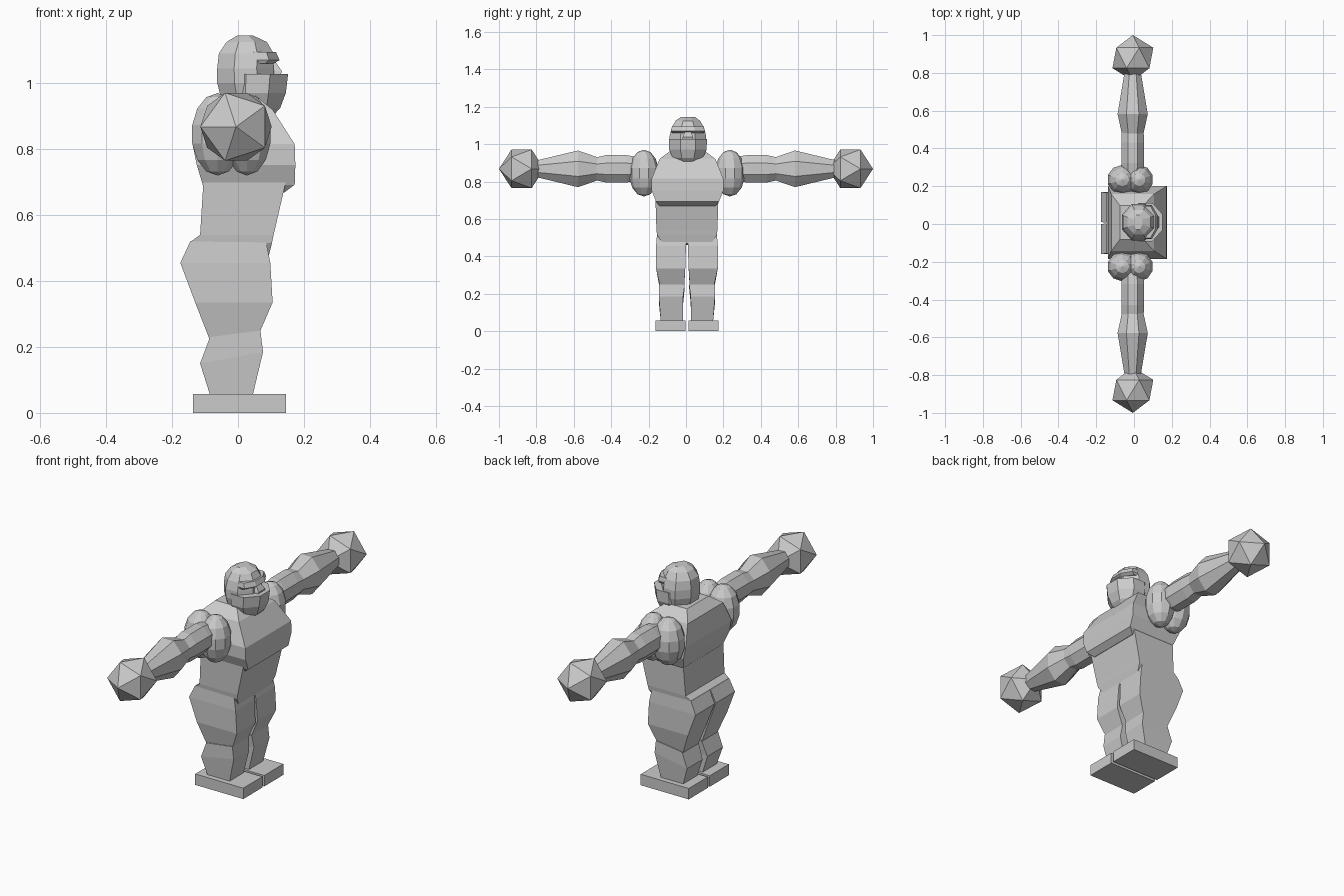
import bpy, bmesh, math
from mathutils import Matrix

if "Cube" in bpy.data.objects:
    bpy.data.objects.remove(bpy.data.objects["Cube"])

grey = bpy.data.materials.new("light_grey")
grey.diffuse_color = (0.6, 0.6, 0.6, 1)
grey.use_nodes = True
grey.node_tree.nodes["Principled BSDF"].inputs["Base Color"].default_value = grey.diffuse_color
MID = 0.005  # y of the symmetry plane


def finish(name, bm):
    bmesh.ops.recalc_face_normals(bm, faces=bm.faces)
    me = bpy.data.meshes.new(name)
    bm.to_mesh(me)
    bm.free()
    me.materials.append(grey)
    ob = bpy.data.objects.new(name, me)
    bpy.context.collection.objects.link(ob)
    return ob


def loft(name, rings):
    """Skin a list of equal-length point rings and cap both ends."""
    bm = bmesh.new()
    vs = [[bm.verts.new(p) for p in r] for r in rings]
    n = len(vs[0])
    for a, b in zip(vs, vs[1:]):
        for i in range(n):
            j = (i + 1) % n
            bm.faces.new((a[i], a[j], b[j], b[i]))
    bm.faces.new(vs[0])
    bm.faces.new(vs[-1])
    return finish(name, bm)


def slab(xb, zb, xf, zf, y0, y1):
    """Four-cornered ring with its own back and front heights."""
    return [(xb, y0, zb), (xf, y0, zf), (xf, y1, zf), (xb, y1, zb)]


def octagon(z, x0, x1, w, cut=0.3):
    """Horizontal rectangle ring with cut corners."""
    c, k = MID + 0.005, cut * (x1 - x0)
    h = cut * 2 * w
    return [(x0 + k, c - w, z), (x1 - k, c - w, z), (x1, c - w + h, z), (x1, c + w - h, z),
            (x1 - k, c + w, z), (x0 + k, c + w, z), (x0, c + w - h, z), (x0, c - w + h, z)]


def arm_part(name, s, rings, n=8):
    """Faceted tube along the arm: rings of (distance, x radius, z radius)."""
    out = []
    for d, rx, rz in rings:
        k = 1 / math.cos(math.pi / n)
        out.append([(-0.007 + rx * k * math.cos((i + 0.5) * math.tau / n), MID * 0.5 + s * d,
                     0.868 + rz * k * math.sin((i + 0.5) * math.tau / n)) for i in range(n)])
    loft(name, out)


def ball(name, centre, radii, seg=10, rings=7):
    bm = bmesh.new()
    bmesh.ops.create_uvsphere(bm, u_segments=seg, v_segments=rings, radius=1,
                              matrix=Matrix.LocRotScale(centre, None, radii))
    finish(name, bm)


# Limbs on both sides
for side, s in (("right", -1), ("left", 1)):
    def leg(name, rows):
        loft(f"{side}_{name}", [slab(xb, zb, xf, zf, MID + s * a, MID + s * b)
                                for xb, zb, xf, zf, a, b in rows])

    leg("foot", [(-0.137, 0, 0.145, 0, 0.008, 0.168),
                 (-0.137, 0.058, 0.145, 0.058, 0.008, 0.168)])
    leg("shin", [(-0.085, 0.055, 0.045, 0.055, 0.022, 0.14),
                 (-0.115, 0.15, 0.076, 0.185, 0.02, 0.15),
                 (-0.085, 0.23, 0.068, 0.25, 0.012, 0.15)])
    leg("thigh", [(-0.087, 0.225, 0.066, 0.245, 0.015, 0.145),
                  (-0.13, 0.335, 0.105, 0.335, 0.009, 0.165),
                  (-0.175, 0.455, 0.098, 0.455, 0.005, 0.165),
                  (-0.145, 0.52, 0.085, 0.52, 0.002, 0.16)])

    # Two-lobed shoulder, upper arm and forearm
    ball(f"{side}_shoulder_back", (-0.062, MID + s * 0.23, 0.845), (0.083, 0.08, 0.125))
    ball(f"{side}_shoulder_front", (0.027, MID + s * 0.23, 0.845), (0.077, 0.08, 0.125))
    arm_part(f"{side}_upper_arm", s, [(0.24, 0.055, 0.06), (0.32, 0.06, 0.073),
                                      (0.43, 0.06, 0.073), (0.49, 0.058, 0.06)])
    arm_part(f"{side}_forearm", s, [(0.47, 0.056, 0.06), (0.58, 0.08, 0.098),
                                    (0.80, 0.043, 0.045)])

    # Faceted fist with a pole pointing outward
    bm = bmesh.new()
    bmesh.ops.create_icosphere(bm, subdivisions=1, radius=0.121)
    best = max(bm.verts, key=lambda v: v.co.x if 0.01 < v.co.z < 0.1 else -1)
    turn = -math.atan2(best.co.y, best.co.x)
    rot = (Matrix.Rotation(-s * math.pi / 2, 4, 'X')
           @ Matrix.Rotation((math.pi if s < 0 else 0) + turn, 4, 'Z'))
    bm.transform(Matrix.Translation((-0.006, s * 0.879, 0.868)) @ rot)
    finish(f"{side}_fist", bm)

# Waist
loft("waist", [slab(xb, zb, xf, zf, MID - w, MID + w) for xb, zb, xf, zf, w in (
    (-0.10, 0.46, 0.092, 0.47, 0.13), (-0.143, 0.52, 0.103, 0.515, 0.160),
    (-0.115, 0.54, 0.108, 0.54, 0.163), (-0.105, 0.70, 0.145, 0.70, 0.168))])

# Chest
loft("chest", [slab(xb, z, xf, z, MID + 0.003 - w, MID + 0.003 + w) for z, xb, xf, w in (
    (0.668, -0.09, 0.14, 0.148), (0.692, -0.107, 0.172, 0.168), (0.752, -0.125, 0.174, 0.192),
    (0.815, -0.138, 0.172, 0.192), (0.92, -0.12, 0.105, 0.15), (0.965, -0.075, 0.05, 0.09))])

# Head, jaw, brow and nose
loft("head", [octagon(*r) for r in (
    (0.90, -0.02, 0.09, 0.055), (0.95, -0.05, 0.11, 0.085), (1.00, -0.063, 0.112, 0.097),
    (1.045, -0.063, 0.108, 0.097), (1.09, -0.058, 0.108, 0.086), (1.125, -0.035, 0.088, 0.065),
    (1.145, -0.002, 0.045, 0.038))])
loft("jaw", [octagon(*r) for r in (
    (0.90, 0.01, 0.105, 0.055), (0.925, -0.01, 0.128, 0.08), (0.97, -0.03, 0.145, 0.1),
    (1.028, -0.03, 0.152, 0.102))])
loft("brow", [octagon(*r) for r in (
    (1.06, 0.02, 0.108, 0.085), (1.07, 0.02, 0.126, 0.09), (1.095, 0.02, 0.115, 0.085))])
loft("nose", [slab(0.08, z, x, z, MID + 0.005 - w, MID + 0.005 + w) for z, x, w in (
    (1.02, 0.128, 0.03), (1.037, 0.133, 0.028), (1.07, 0.11, 0.015))])
